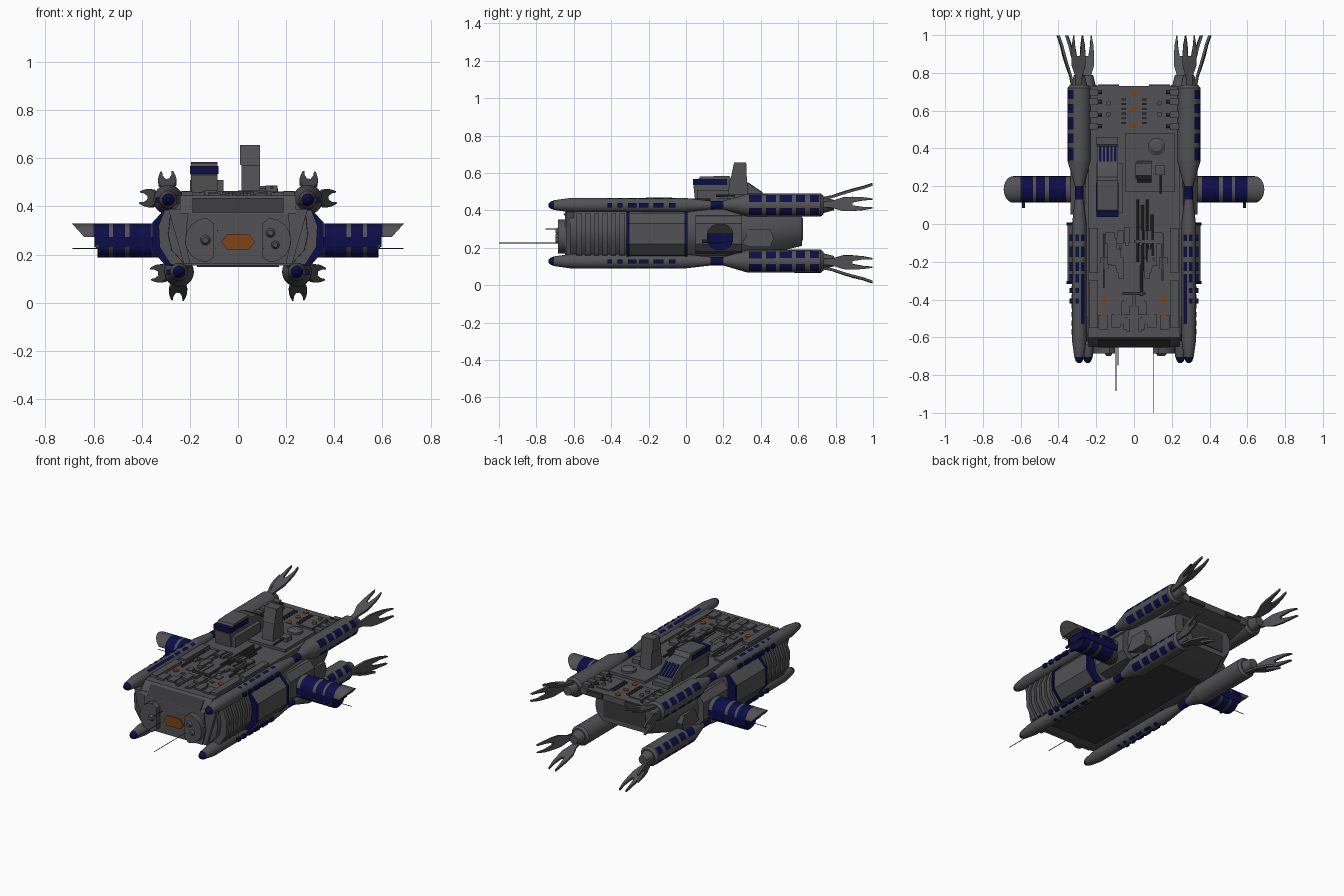
import bpy, bmesh, math, random
from mathutils import Vector

if "Cube" in bpy.data.objects:
    bpy.data.objects.remove(bpy.data.objects["Cube"])

random.seed(4)


def material(name, rgb):
    m = bpy.data.materials.new(name)
    m.diffuse_color = (*rgb, 1)
    m.use_nodes = True
    m.node_tree.nodes["Principled BSDF"].inputs["Base Color"].default_value = m.diffuse_color
    return m


GREY = material("hull_grey", (0.085, 0.085, 0.09))
DARK = material("dark_grey", (0.04, 0.04, 0.042))
BLUE = material("navy_blue", (0.004, 0.004, 0.065))
AMBER = material("amber", (0.21, 0.06, 0.006))


def loft(name, rings, mats=(GREY,), rule=None):
    """Skin a list of equal-length rings, cap both ends, colour faces by rule(centre)."""
    bm = bmesh.new()
    vs = [[bm.verts.new(p) for p in r] for r in rings]
    n = len(rings[0])
    for a, b in zip(vs, vs[1:]):
        for i in range(n):
            j = (i + 1) % n
            bm.faces.new((a[i], a[j], b[j], b[i]))
    bm.faces.new(vs[0])
    bm.faces.new(vs[-1])
    bmesh.ops.recalc_face_normals(bm, faces=bm.faces)
    if rule:
        for f in bm.faces:
            f.material_index = rule(f.calc_center_median())
    me = bpy.data.meshes.new(name)
    bm.to_mesh(me)
    bm.free()
    for m in mats:
        me.materials.append(m)
    ob = bpy.data.objects.new(name, me)
    bpy.context.collection.objects.link(ob)
    return ob


def prism_x(name, pts, x0, x1, mat=GREY):
    return loft(name, [[(x, y, z) for y, z in pts] for x in (x0, x1)], (mat,))


def prism_y(name, pts, y0, y1, mat=GREY):
    return loft(name, [[(x, y, z) for x, z in pts] for y in (y0, y1)], (mat,))


def box(name, x0, x1, y0, y1, z0, z1, mat=GREY):
    return prism_x(name, [(y0, z0), (y1, z0), (y1, z1), (y0, z1)], x0, x1, mat)


def rod(name, a, b, r, mat=GREY, n=8, r2=None):
    a, b = Vector(a), Vector(b)
    d = (b - a).normalized()
    u = d.orthogonal().normalized()
    v = d.cross(u)
    ang = [2 * math.pi * i / n for i in range(n)]
    ring = lambda c, q: [c + q * (u * math.cos(t) + v * math.sin(t)) for t in ang]
    return loft(name, [ring(a, r), ring(b, r if r2 is None else r2)], (mat,))


# Main hull: tapered faceted body
def hull_ring(y, w, zb, zt):
    h = zt - zb
    half = [(.75 * w, zb), (.95 * w, zb + .25 * h), (w, zb + .5 * h), (.97 * w, zt - .2 * h), (.85 * w, zt)]
    return [(x, y, z) for x, z in half] + [(-x, y, z) for x, z in reversed(half)]


loft("main_hull", [hull_ring(*a) for a in [(-.62, .29, .155, .41), (0, .31, .155, .41), (.3, .30, .155, .41),
                                           (.45, .28, .17, .41), (.62, .21, .21, .385)]])
prism_x("deck", [(-.65, .37), (-.60, .445), (.73, .445), (.73, .405), (.6, .375)], -.24, .24)
prism_x("deck_front_lip", [(-.655, .375), (-.615, .435), (-.60, .38)], -.19, .19, DARK)
box("rear_panel", -.15, .15, .615, .625, .24, .36, DARK)
box("keel_plate", -.17, .17, -.55, .4, .148, .156, DARK)

# Midship drum with blue bands
DRUM = [(.2, .15), (.30, .16), (.352, .22), (.352, .33), (.30, .385), (.2, .39)]
for s in (1, -1):
    prism_y("drum", [(s * x, z) for x, z in DRUM], -.31, 0)
    for y in (-.31, 0):
        prism_y("drum_band", [(s * (x * 1.012), .272 + (z - .272) * 1.04) for x, z in DRUM], y - .008, y + .008, BLUE)
    # Vertical ribs ahead of the drum
    for i in range(6):
        y = -.585 + i * .046
        prism_y("side_rib", [(s * x, z) for x, z in [(.2, .15), (.28, .16), (.325, .23), (.33, .32), (.305, .385), (.2, .39)]],
                y, y + .028)
    # Rear flank panels
    prism_x("flank_panel", [(.30, .22), (.34, .205), (.45, .205), (.47, .25), (.45, .30), (.34, .30)], s * .25, s * .302)
    prism_y("wing_root", [(s * x, z) for x, z in [(.2, .16), (.30, .18), (.335, .22), (.335, .33), (.30, .37), (.2, .39)]], .05, .30)

# Front mouth: side cheeks, plate, amber window, knobs
for s in (1, -1):
    arc = [(s * (.13 + .09 * math.cos(t)), .26 + .092 * math.sin(t)) for t in [math.pi * (i / 8 - .5) for i in range(9)]]
    prism_y("front_cheek", arc + [(s * .10, .33), (s * .10, .19)], -.685, -.6)
    prism_y("front_side_plate", [(s * x, z) for x, z in [(.225, .16), (.29, .39), (.20, .39), (.20, .16)]], -.64, -.6)
prism_y("front_plate", [(-.2, .16), (.2, .16), (.22, .25), (.21, .37), (-.21, .37), (-.22, .25)], -.648, -.6)
prism_y("front_window", [(-.07, .253), (-.045, .222), (.045, .222), (.07, .253), (.045, .285), (-.045, .285)], -.655, -.645, AMBER)
for x, z, r in [(-.135, .26, .024), (.135, .29, .022), (.155, .24, .02)]:
    rod("front_knob", (x, -.68, z), (x, -.698, z), r, GREY, 16, r * .5)

# Four engine pods, painted by angle and station, each with two grabbing claws
FRONT = [(-.42, -.395), (-.365, -.34), (-.31, -.265), (-.25, -.2), (-.175, -.12), (-.09, -.055)]
REAR = [(.337, .406), (.428, .48), (.50, .567), (.588, .636), (.663, .71)]


def pod_radius(y):
    pts = [(-.735, .008), (-.725, .018), (-.705, .026), (-.62, .038), (.0, .038), (.13, .023), (.2, .023),
           (.33, .061), (.72, .062), (.735, .05)]
    for (a, p), (b, q) in zip(pts, pts[1:]):
        if a <= y <= b:
            return p + (q - p) * (y - a) / (b - a)
    return .05


def claw(c, u):
    v = u.cross(Vector((0, 1, 0)))

    def ring(y, w, hw, r):
        o = c + Vector((0, y, 0))
        return [o + v * (w + a * hw) + u * (r + b * .007) for a, b in ((-1, -1), (1, -1), (1, 1), (-1, 1))]
    loft("claw_base", [ring(*a) for a in [(.70, 0, .015, .03), (.78, 0, .018, .045), (.84, 0, .037, .065), (.89, 0, .038, .08)]])
    for s in (1, -1):
        loft("claw_tip", [ring(*a) for a in [(.89, s * .023, .015, .08), (.95, s * .026, .008, .095), (.998, s * .023, .003, .112)]])


for s in (1, -1):
    for up, cx, cz in ((1, .29, .428), (-1, .245, .128)):
        def paint(p):
            a = math.degrees(math.atan2((p.z - cz) * up, (p.x * s - cx)))
            if p.y < -.70 or .13 < p.y < .2:
                return 1
            if any(b < p.y < e for b, e in FRONT) and (60 < a < 90 or 105 < a < 135):
                return 1
            if -.53 < p.y < -.27 and 105 < a < 135 and up > 0:
                return 1
            return int(any(b < p.y < e for b, e in REAR) and (15 < abs(a) < 60))
        ys = [-.735, -.725, -.705, -.66, -.62, -.53, -.27, 0, .13, .2, .33, .72, .735] + [v for b in FRONT + REAR for v in b]
        ring = lambda y, r: [(s * cx + r * math.cos(t), y, cz + r * math.sin(t))
                             for t in [math.pi * i / 12 for i in range(24)]]
        loft("engine_pod", [ring(y, pod_radius(y)) for y in sorted(ys)], (GREY, BLUE), paint)
        rod("claw_socket", (s * cx, .72, cz), (s * cx, .79, cz), .046, GREY, 16, .028)
        for b, e in FRONT:
            lo, hi = sorted((s * (cx + .03), s * (cx + .052)))
            box("pod_side_block", lo, hi, b, e, cz - .012, cz + .010, BLUE)
        c = Vector((s * cx, 0, cz))
        claw(c, Vector((s, 0, .08 * up)).normalized())
        claw(c, Vector((.05 * s, 0, up)).normalized())

# Stub wings: slanted half-cylinder top, blue core, rounded keel
for s in (1, -1):
    def wing_ring(x, slant, rz, z0, ry):
        pts = [(math.cos(t), math.sin(t)) for t in [math.pi * i / 12 for i in range(13)]]
        return [(s * (x + slant * b), .183 + ry * a, z0 + rz * b) for a, b in pts]
    blue_band = lambda p: int(any(a < abs(p.x) < b for a, b in ((.36, .45), (.47, .52), (.535, .60))))
    cuts = (.30, .36, .45, .47, .52, .535, .60)
    loft("wing_top", [wing_ring(x, 0, .055, .274, .07) for x in cuts] + [wing_ring(.64, .05, .055, .274, .07)],
         (GREY, BLUE), blue_band)
    loft("wing_keel", [wing_ring(x, 0, -.045, .232, .065) for x in cuts[:-1]] + [wing_ring(.583, 0, -.045, .232, .065)],
         (DARK, BLUE), blue_band)
    lo, hi = sorted((s * .30, s * .597))
    box("wing_core", lo, hi, .113, .252, .232, .274, BLUE)
    rod("wing_gun", (s * .585, .2, .235), (s * .585, .085, .235), .009, DARK)
    rod("wing_antenna", (s * .55, .17, .225), (s * .688, .17, .225), .002, DARK, 6)

# Nose antennas
rod("nose_antenna", (.105, -.6, .225), (.105, -1.0, .225), .002, DARK, 6)
rod("nose_antenna", (-.095, -.6, .225), (-.095, -.885, .225), .002, DARK, 6)
rod("nose_antenna", (-.085, -.6, .30), (-.085, -.75, .30), .002, DARK, 6)

# Bridge tower (left)
box("bridge_base", -.20, -.06, .06, .32, .44, .51)
prism_x("bridge", [(.05, .44), (.04, .53), (.075, .58), (.23, .585), (.25, .56), (.32, .552), (.41, .49), (.42, .44)], -.195, -.085)
box("bridge_visor", -.199, -.081, .037, .22, .535, .568, BLUE)
for i in range(5):
    x = -.185 + i * .02
    prism_x("bridge_grille", [(.33, .54), (.33, .551), (.41, .496), (.41, .485)], x, x + .012, BLUE)
box("bridge_rear_deck", -.20, -.085, .42, .46, .44, .47)

# Tall tower (right), platform and dome
box("tower_platform", -.045, .215, .17, .48, .44, .462)
loft("tower", [[(x, y, z) for x, y in ((a, c), (b, c), (b, d), (a, d))]
               for a, b, c, d, z in [(.015, .092, .22, .335, .455), (.015, .092, .235, .325, .57),
                                     (.009, .092, .24, .325, .575), (.009, .092, .257, .322, .655)]])
rod("dome_drum", (.12, .41, .46), (.12, .41, .475), .046, GREY, 20)
rod("dome_cap", (.12, .41, .475), (.12, .41, .485), .04, GREY, 20, .025)
rod("deck_gun", (.14, .30, .48), (.14, .16, .478), .006, DARK)
box("deck_gun_mount", .115, .165, .26, .31, .46, .487)

# Amber deck lights
for x, y in [(0, .69), (0, .61), (0, .52), (-.16, -.4), (.16, -.4), (-.16, -.485), (.16, -.485)]:
    rod("deck_light", (x, y, .44), (x, y, .4505), .017, AMBER)

# Deck machinery: rails, edge clamps, pipes, blocks
for s in (1, -1):
    lo, hi = sorted((s * .19, s * .235))
    box("side_rail", lo, hi, -.55, -.3, .44, .462)
    box("side_rail_rear", lo, hi, -.26, -.02, .44, .456)
    for y in (.50, .56, .63, .68):
        box("edge_clamp", lo, hi, y, y + .035, .43, .465)
        rod("clamp_pin", (s * .17, y + .017, .452), (s * .25, y + .017, .452), .009, DARK)
    box("rear_rack", min(s * .07, s * .16), max(s * .07, s * .16), .52, .68, .44, .452)
    for i in range(6):
        x = s * .055
        box("rear_slat", x - .012, x + .012, .53 + i * .025, .54 + i * .025, .44, .456, DARK)
    for y in (.58, .64):
        rod("rear_cap", (s * .135, y, .45), (s * .135, y, .466), .013, GREY, 12)
    box("rear_bumper", min(s * .08, s * .19), max(s * .08, s * .19), .725, .738, .41, .44, DARK)
box("long_hatch", -.14, -.09, -.215, -.075, .44, .468)
box("trench_frame", -.165, -.155, -.34, -.05, .44, .46, DARK)
box("trench_frame", .145, .155, -.30, -.05, .44, .46, DARK)
for x, a, b in [(.02, -.2, .13), (.045, -.25, .1), (.07, -.2, .13), (.095, -.17, .05), (.04, -.38, -.22)]:
    rod("deck_pipe", (x, a, .455), (x, b, .455), .007, DARK)
box("cross_pipe", -.06, .06, -.375, -.36, .44, .465, DARK)
box("cross_pipe", .0, .12, -.10, -.085, .44, .466)
for i in range(34):
    x, y = random.uniform(.03, .17), random.uniform(-.56, -.02)
    w, d, h = random.uniform(.006, .025), random.uniform(.006, .04), random.uniform(.008, .022)
    for s in (1, -1):
        box("deck_block", s * x - w, s * x + w, y - d, y + d, .44, .44 + h)

# Smooth round parts, keep hard edges
bpy.ops.object.select_all(action='SELECT')
bpy.context.view_layer.objects.active = bpy.context.selected_objects[0]
bpy.ops.object.shade_smooth_by_angle(angle=math.radians(32))
